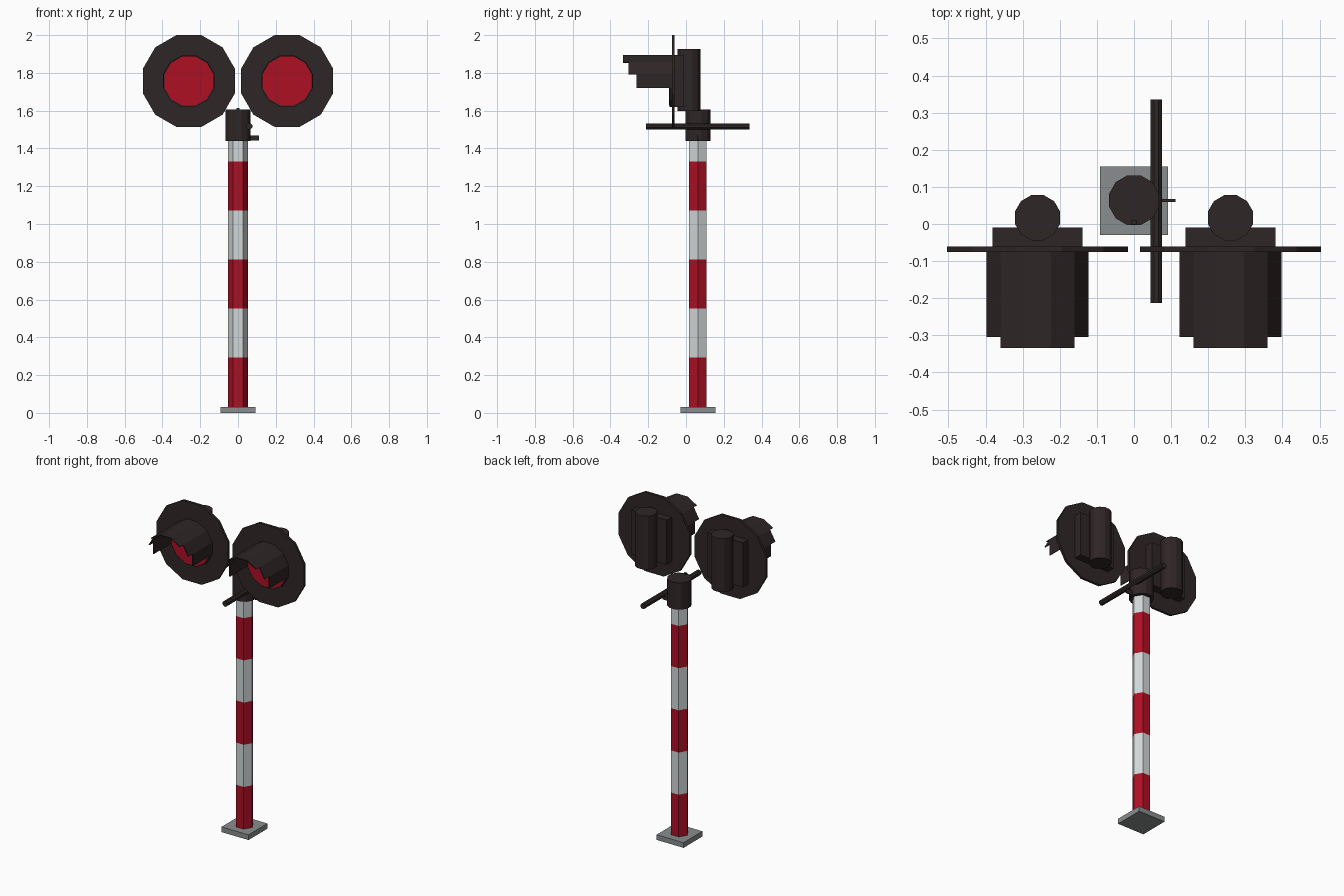
import bpy, bmesh, math
from mathutils import Matrix, Vector

if "Cube" in bpy.data.objects:
    bpy.data.objects.remove(bpy.data.objects["Cube"])


def material(name, rgb):
    m = bpy.data.materials.new(name)
    m.diffuse_color = (*rgb, 1)
    m.use_nodes = True
    m.node_tree.nodes["Principled BSDF"].inputs["Base Color"].default_value = m.diffuse_color
    return m


DARK = material("dark brown", (0.028, 0.019, 0.019))
RED = material("signal red", (0.42, 0.005, 0.017))
WHITE = material("pale grey", (0.64, 0.68, 0.68))
GREY = material("base grey", (0.25, 0.27, 0.27))

Y0 = 0.063              # post axis
LIGHT_X, LIGHT_Z = 0.26, 1.757
C15 = math.cos(math.radians(15))


def finish(name, bm, mats):
    bmesh.ops.recalc_face_normals(bm, faces=bm.faces)
    me = bpy.data.meshes.new(name)
    bm.to_mesh(me)
    bm.free()
    for m in mats:
        me.materials.append(m)
    ob = bpy.data.objects.new(name, me)
    bpy.context.collection.objects.link(ob)
    return ob


def box(name, x, y, z, mat):
    bm = bmesh.new()
    size = [b - a for a, b in (x, y, z)]
    mid = [(a + b) / 2 for a, b in (x, y, z)]
    bmesh.ops.create_cube(bm, size=1, matrix=Matrix.Translation(mid) @ Matrix.Diagonal((*size, 1)))
    return finish(name, bm, [mat])


def prism(name, inradius, a, b, mat, axis="z", at=(0, 0), sides=12):
    """Regular prism with flat sides facing the axes; 'at' is x,y (upright) or x,z (along y)."""
    r = inradius / math.cos(math.pi / sides)
    bm = bmesh.new()
    rings = []
    for t in (a, b):
        ring = []
        for i in range(sides):
            ang = 2 * math.pi * (i + 0.5) / sides
            u, v = at[0] + r * math.cos(ang), at[1] + r * math.sin(ang)
            ring.append(bm.verts.new((u, v, t) if axis == "z" else (u, t, v)))
        rings.append(ring)
        bm.faces.new(ring)
    for i in range(sides):
        j = (i + 1) % sides
        bm.faces.new((rings[0][i], rings[0][j], rings[1][j], rings[1][i]))
    return finish(name, bm, [mat])


def hood(name, cx):
    """Stepped visor: one thin slab per polygon side, shorter towards the bottom."""
    bm = bmesh.new()
    outer, inner = 0.137 / C15, 0.131 / C15
    fronts = [-0.262, -0.304, -0.334, -0.334, -0.334, -0.304, -0.262]
    for i, front in enumerate(fronts):
        loop = []
        for r, k in ((outer, i), (outer, i + 1), (inner, i + 1), (inner, i)):
            ang = math.radians(-15 + 30 * k)
            loop.append((cx + r * math.cos(ang), LIGHT_Z + r * math.sin(ang)))
        ends = [[bm.verts.new((x, y, z)) for x, z in loop] for y in (-0.087, front)]
        for e in ends:
            bm.faces.new(e)
        for p in range(4):
            q = (p + 1) % 4
            bm.faces.new((ends[0][p], ends[0][q], ends[1][q], ends[1][p]))
    return finish(name, bm, [DARK])


# Base and banded hexagonal post
box("base_plate", (-0.092, 0.092), (Y0 - 0.092, Y0 + 0.092), (0, 0.032), GREY)
bm = bmesh.new()
levels = [0.032 + 0.26 * i for i in range(6)] + [1.45]
rings = [[bm.verts.new((0.053 * math.cos(i * math.pi / 3), Y0 + 0.053 * math.sin(i * math.pi / 3), z))
          for i in range(6)] for z in levels]
bm.faces.new(rings[0])
bm.faces.new(rings[-1])
for n in range(len(levels) - 1):
    for i in range(6):
        j = (i + 1) % 6
        f = bm.faces.new((rings[n][i], rings[n][j], rings[n + 1][j], rings[n + 1][i]))
        f.material_index = n % 2
finish("striped_post", bm, [RED, WHITE])

# Cap, cross rod and small fittings
prism("post_cap", 0.067, 1.44, 1.605, DARK, at=(0, Y0 + 0.001))
prism("cross_rod", 0.016, -0.213, 0.335, DARK, axis="y", at=(0.06, 1.517), sides=8)
box("side_lever", (0.05, 0.112), (Y0 - 0.004, Y0 + 0.004), (1.443, 1.468), DARK)
box("cap_pin", (-0.008, 0.008), (-0.001, 0.01), (1.59, 1.613), DARK)

# Pair of signal lights
for side, cx in (("left", -LIGHT_X), ("right", LIGHT_X)):
    c = (cx, LIGHT_Z)
    prism(side + "_backing_disc", 0.2435, -0.075, -0.06, DARK, axis="y", at=c)
    prism(side + "_lens_frame", 0.137, -0.087, -0.07, DARK, axis="y", at=c)
    prism(side + "_lens", 0.13, -0.09, -0.085, RED, axis="y", at=c)
    hood(side + "_hood", cx)
    box(side + "_lamp_housing", (cx - 0.121, cx + 0.121), (-0.065, -0.01),
        (LIGHT_Z - 0.137, LIGHT_Z + 0.137), DARK)
    prism(side + "_rear_tube", 0.061, 1.597, 1.926, DARK, at=(cx, 0.017))
